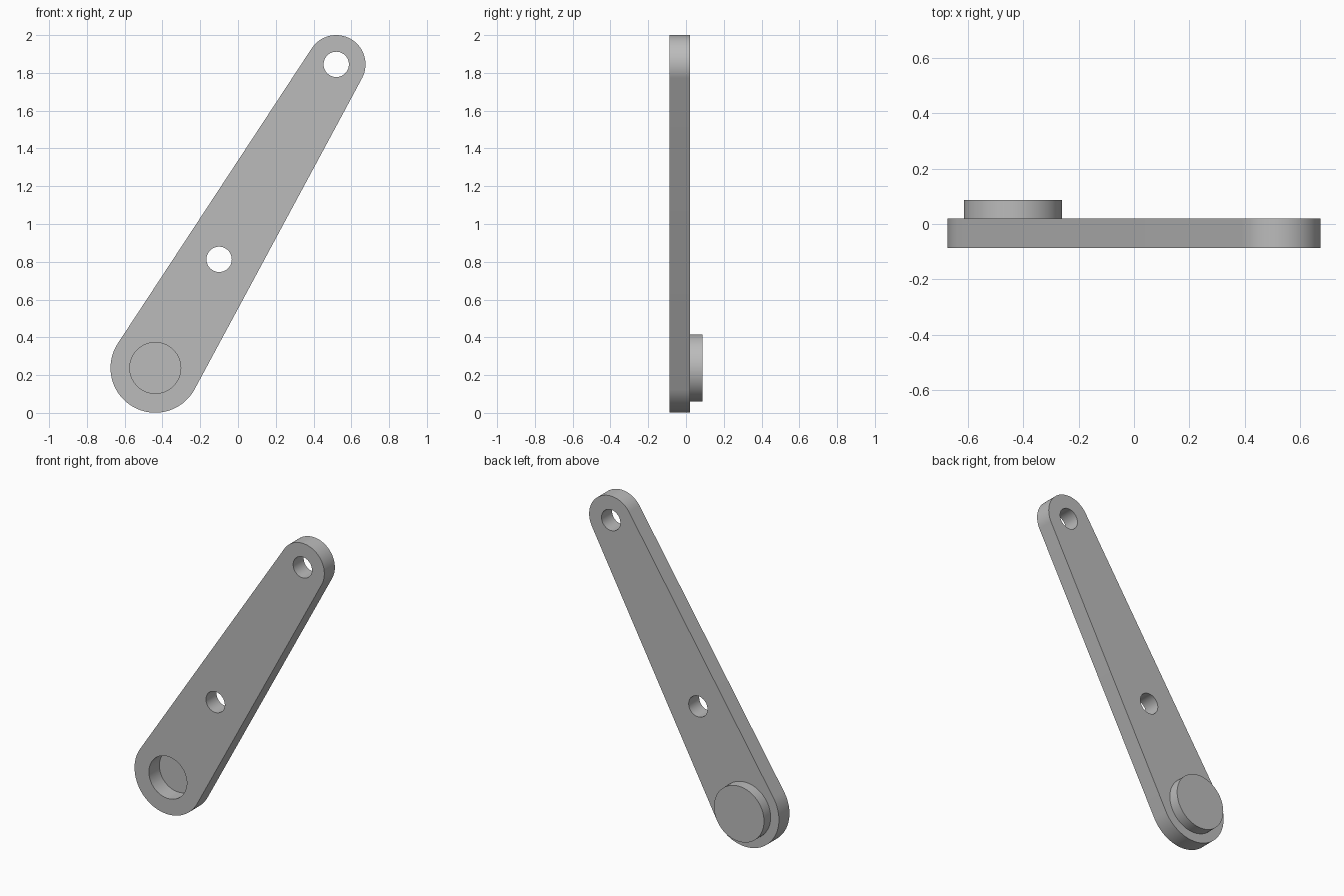
import bpy, bmesh, math
from mathutils import Vector

cube = bpy.data.objects.get("Cube")
if cube:
    bpy.data.objects.remove(cube, do_unlink=True)

FRONT, BACK, BOSS_BACK = -0.087, 0.02, 0.087
BIG, BIG_R = Vector((-0.438, 0.238)), 0.237
SMALL, SMALL_R = Vector((0.52, 1.845)), 0.155
MIDDLE = Vector((-0.1, 0.813))
HOLE_R, POCKET_R, BOSS_R = 0.067, 0.135, 0.178

grey = bpy.data.materials.new("plain grey")
grey.use_nodes = True
colour = (0.5, 0.5, 0.5, 1)
grey.diffuse_color = colour
grey.node_tree.nodes["Principled BSDF"].inputs["Base Color"].default_value = colour


def arc(centre, radius, start, end, steps):
    angles = [start + (end - start) * i / steps for i in range(steps + 1)]
    return [centre + radius * Vector((math.cos(a), math.sin(a))) for a in angles]


def circle(centre, radius):
    return arc(centre, radius, 0, math.tau, 64)[:-1]


def extrude(name, outline, y0, y1):
    """Prism from an outline in the xz plane, running from y0 to y1."""
    bm = bmesh.new()
    face = bm.faces.new([bm.verts.new((p.x, y0, p.y)) for p in outline])
    result = bmesh.ops.extrude_face_region(bm, geom=[face])
    moved = [g for g in result["geom"] if isinstance(g, bmesh.types.BMVert)]
    bmesh.ops.translate(bm, vec=(0, y1 - y0, 0), verts=moved)
    bmesh.ops.recalc_face_normals(bm, faces=bm.faces)
    mesh = bpy.data.meshes.new(name)
    bm.to_mesh(mesh)
    bm.free()
    mesh.materials.append(grey)
    obj = bpy.data.objects.new(name, mesh)
    bpy.context.collection.objects.link(obj)
    return obj


# Tapered arm: two round ends joined by their outer tangents
axis = SMALL - BIG
lean = math.atan2(axis.y, axis.x)
spread = math.acos((BIG_R - SMALL_R) / axis.length)
outline = arc(SMALL, SMALL_R, lean - spread, lean + spread, 40)
outline += arc(BIG, BIG_R, lean + spread, lean - spread + math.tau, 48)
arm = extrude("lever_arm", outline, FRONT, BACK)

# Two through holes and the round front pocket
for name, centre, radius in (("end_hole", SMALL, HOLE_R),
                             ("middle_hole", MIDDLE, HOLE_R),
                             ("pocket", BIG, POCKET_R)):
    cutter = extrude(name + "_cutter", circle(centre, radius), FRONT - 0.1, BACK + 0.1)
    mod = arm.modifiers.new(name, 'BOOLEAN')
    mod.operation = 'DIFFERENCE'
    mod.solver = 'EXACT'
    mod.object = cutter
    bpy.context.view_layer.objects.active = arm
    bpy.ops.object.modifier_apply(modifier=mod.name)
    bpy.data.objects.remove(cutter, do_unlink=True)

# Round boss on the back, which also closes the pocket
boss = extrude("back_boss", circle(BIG, BOSS_R), BACK, BOSS_BACK)

bpy.ops.object.select_all(action='DESELECT')
for obj in (arm, boss):
    obj.select_set(True)
bpy.context.view_layer.objects.active = arm
bpy.ops.object.shade_smooth_by_angle(angle=math.radians(30))
